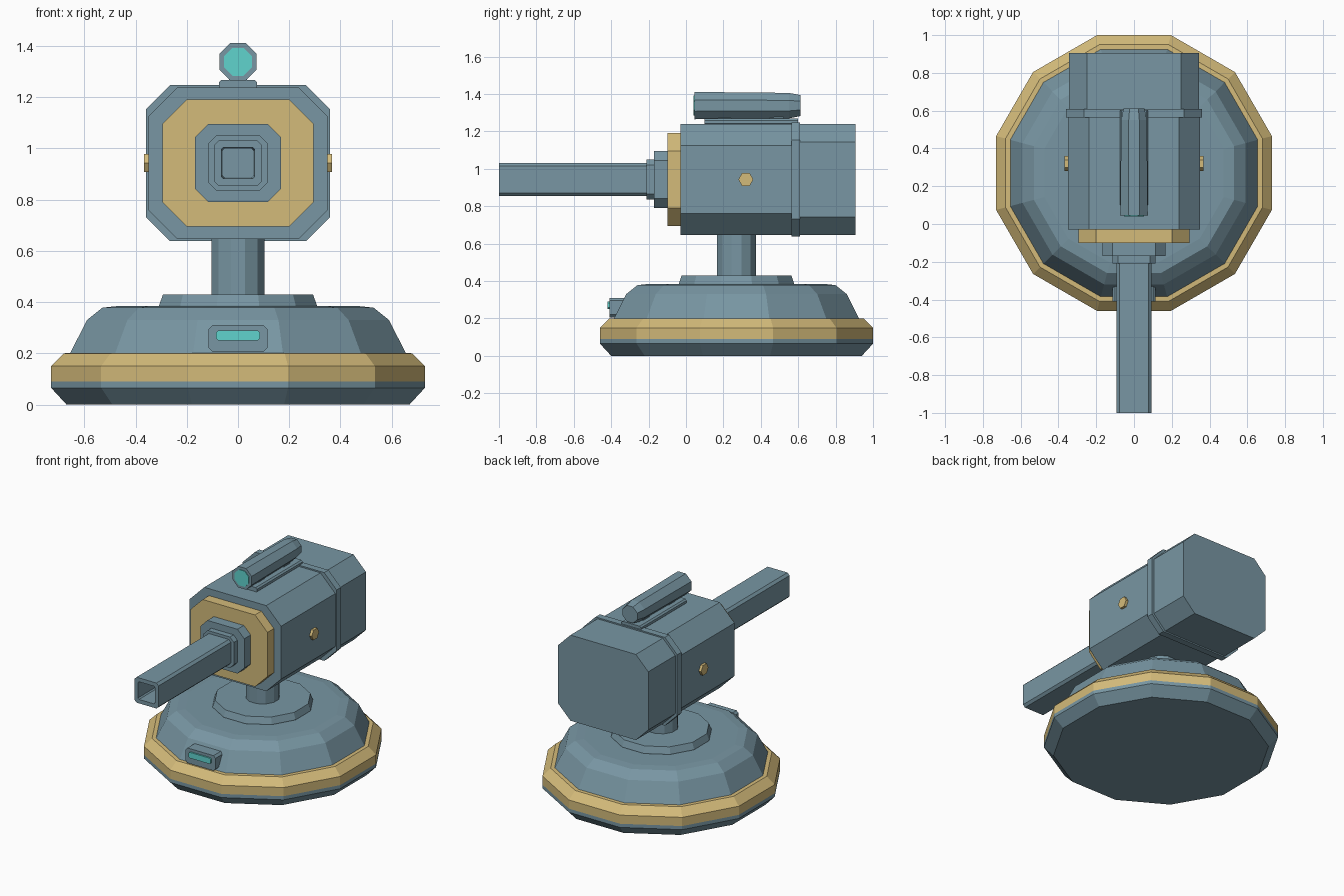
import bpy, bmesh, math

if "Cube" in bpy.data.objects:
    bpy.data.objects.remove(bpy.data.objects["Cube"])


def material(name, rgb):
    m = bpy.data.materials.new(name)
    m.diffuse_color = (*rgb, 1)
    m.use_nodes = True
    m.node_tree.nodes["Principled BSDF"].inputs["Base Color"].default_value = m.diffuse_color
    return m


STEEL = material("steel blue", (0.188, 0.305, 0.366))
GOLD = material("sand gold", (0.658, 0.497, 0.195))
CYAN = material("glow cyan", (0.117, 0.658, 0.617))

BASE_Y = 0.27   # turntable axis
GUN_Z = 0.943   # barrel axis


def loft(name, rings, mats, rule=None, close=False):
    """Skin equal-length rings; cap the ends, or join last ring to first."""
    bm = bmesh.new()
    loops = [[bm.verts.new(p) for p in ring] for ring in rings]
    n = len(loops[0])
    pairs = list(zip(loops, loops[1:]))
    if close:
        pairs.append((loops[-1], loops[0]))
    for a, b in pairs:
        for i in range(n):
            j = (i + 1) % n
            bm.faces.new((a[i], a[j], b[j], b[i]))
    if not close:
        bm.faces.new(loops[0])
        bm.faces.new(loops[-1])
    bmesh.ops.recalc_face_normals(bm, faces=bm.faces)
    if rule:
        for f in bm.faces:
            f.material_index = rule(f.calc_center_median())
    me = bpy.data.meshes.new(name)
    bm.to_mesh(me)
    bm.free()
    for m in mats:
        me.materials.append(m)
    ob = bpy.data.objects.new(name, me)
    bpy.context.collection.objects.link(ob)
    return ob


def lathe(name, profile, mats, rule=None, n=12):
    """Faceted turned part; profile is (distance to flat, z)."""
    k = 1 / math.cos(math.pi / n)
    angles = [(i + 0.5) * math.tau / n for i in range(n)]
    return loft(name, [[(r * k * math.cos(a), BASE_Y + r * k * math.sin(a), z)
                        for a in angles] for r, z in profile], mats, rule)


def octagon(y, w, h, c, z=GUN_Z):
    """Chamfered rectangle facing along y: half width, half height, chamfer."""
    pts = [(w, h - c), (w - c, h), (c - w, h), (-w, h - c),
           (-w, c - h), (c - w, -h), (w - c, -h), (w, c - h)]
    return [(x, y, z + dz) for x, dz in pts]


def block(name, y0, y1, w, h, c, mat, z=GUN_Z):
    return loft(name, [octagon(y0, w, h, c, z), octagon(y1, w, h, c, z)], [mat])


# Turntable base with gold belt
lathe("base", [(0.67, 0), (0.73, 0.065), (0.73, 0.09), (0.73, 0.15), (0.68, 0.2),
               (0.655, 0.201), (0.59, 0.33), (0.53, 0.378), (0.475, 0.384)],
      [STEEL, GOLD], lambda c: 1 if 0.095 < c.z < 0.2008 else 0)
lathe("base_collar", [(0.308, 0.38), (0.308, 0.388), (0.293, 0.43)], [STEEL])
lathe("post", [(0.104, 0.42), (0.104, 0.7)], [STEEL])

# Base status lamp
block("lamp_housing", -0.41, -0.28, 0.115, 0.052, 0.015, STEEL, 0.258)
block("lamp_light", -0.42, -0.40, 0.085, 0.02, 0.008, CYAN, 0.27)

# Gun body
block("body_front", -0.03, 0.57, 0.35, 0.296, 0.113, STEEL)
block("body_band", 0.563, 0.61, 0.36, 0.305, 0.095, STEEL)
block("body_rear", 0.6, 0.905, 0.345, 0.296, 0.095, STEEL)
block("front_plate", -0.1, -0.02, 0.295, 0.248, 0.095, GOLD)
block("barrel_mount", -0.17, -0.09, 0.167, 0.153, 0.052, STEEL)
block("barrel_collar", -0.21, -0.16, 0.115, 0.107, 0.03, STEEL)

# Hollow barrel
loft("barrel", [octagon(-0.2, 0.092, 0.088, 0.016), octagon(-1, 0.092, 0.088, 0.016),
                octagon(-1, 0.065, 0.061, 0.008), octagon(-0.6, 0.06, 0.056, 0.008),
                octagon(-0.2, 0.06, 0.056, 0.008)], [STEEL], close=True)
block("bore_end", -0.61, -0.59, 0.063, 0.059, 0.008, STEEL)

# Side bolts, mirrored
for side, s in (("left", -1), ("right", 1)):
    loft(side + "_bolt", [[(s * x, 0.32 + 0.04 * math.cos(i * math.pi / 3),
                            GUN_Z + 0.04 * math.sin(i * math.pi / 3)) for i in range(6)]
                          for x in (0.34, 0.368)], [GOLD])

# Sight on its rail
SZ = 1.338
block("sight_rail", 0.1, 0.6, 0.075, 0.018, 0.01, STEEL, 1.25)
for name, y in (("front_foot", 0.17), ("rear_foot", 0.45)):
    block(name, y, y + 0.07, 0.035, 0.015, 0.004, STEEL, 1.273)
loft("sight_tube", [octagon(y, r, r, r * 0.586, SZ) for y, r in
                    ((0.045, 0.073), (0.55, 0.068), (0.612, 0.056))], [STEEL])
block("sight_lens", 0.04, 0.049, 0.054, 0.054, 0.0316, CYAN, SZ)
